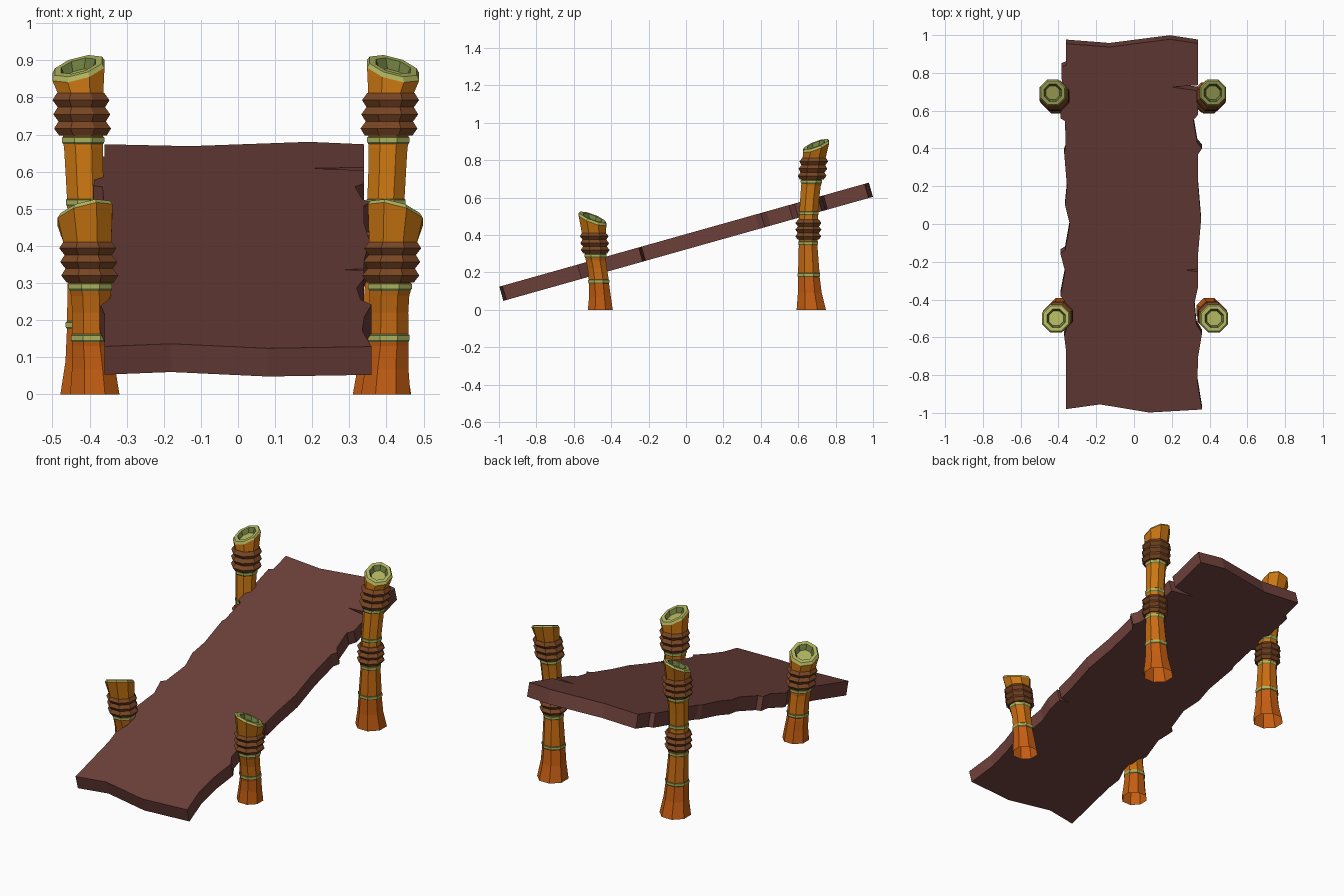
import bpy, bmesh, math
from mathutils import Vector

if "Cube" in bpy.data.objects:
    bpy.data.objects.remove(bpy.data.objects["Cube"])


def mat(name, rgb):
    m = bpy.data.materials.new(name)
    m.diffuse_color = (*rgb, 1)
    m.use_nodes = True
    m.node_tree.nodes["Principled BSDF"].inputs["Base Color"].default_value = m.diffuse_color
    return m


WOOD = mat("dark red wood", (0.150, 0.050, 0.042))
BAMBOO = [mat("deep orange bamboo", (0.55, 0.110, 0.006)),
          mat("orange bamboo", (0.58, 0.150, 0.006)),
          mat("amber bamboo", (0.60, 0.185, 0.006))]
LIGHT = mat("light green", (0.42, 0.44, 0.11))
DARK = mat("dark green", (0.15, 0.20, 0.05))
ROPE = mat("brown binding", (0.19, 0.060, 0.017))
SIDES = 8


def make(name, bm, mats):
    bmesh.ops.recalc_face_normals(bm, faces=bm.faces)
    me = bpy.data.meshes.new(name)
    bm.to_mesh(me)
    bm.free()
    for m in mats:
        me.materials.append(m)
    ob = bpy.data.objects.new(name, me)
    bpy.context.collection.objects.link(ob)
    return ob


def lathe(name, rings, mats, cap_mat=None):
    """rings: (z, x, y, r, tilt_x, tilt_y, material of the span above)"""
    bm = bmesh.new()
    prev, prev_mat = None, 0
    for z, x, y, r, tx, ty, m in rings:
        loop = []
        for i in range(SIDES):
            a = 2 * math.pi * (i + 0.5) / SIDES
            dx, dy = r * math.cos(a), r * math.sin(a)
            loop.append(bm.verts.new((x + dx, y + dy, z + tx * dx + ty * dy)))
        if prev:
            for i in range(SIDES):
                j = (i + 1) % SIDES
                bm.faces.new((prev[i], prev[j], loop[j], loop[i])).material_index = prev_mat
        prev, prev_mat = loop, m
    if cap_mat is not None:
        bm.faces.new(prev).material_index = cap_mat
    return make(name, bm, mats)


def sample(path, z):
    for a, b in zip(path, path[1:]):
        if z <= b[0]:
            t = (z - a[0]) / (b[0] - a[0])
            return [a[k] + t * (b[k] - a[k]) for k in (1, 2, 3)]
    return list(path[-1][1:])


def post(name, side, shift, path, nodes, bindings, tilt_y):
    path = [(z, side * x + shift, y, r) for z, x, y, r in path]
    tx, ty = -0.25 * side, tilt_y

    def shade(z):
        return min(2, sum(z > n for n in nodes))

    # bamboo stem with green nodes
    rings = [(z, x, y, r, 0, 0, shade(z)) for z, x, y, r in path[:-1]]
    for n in nodes:
        x, y, r = sample(path, n)
        rings += [(n - 0.011, x, y, r, 0, 0, 4), (n - 0.005, x, y, r * 1.06, 0, 0, 3),
                  (n + 0.007, x, y, r * 1.06, 0, 0, 4), (n + 0.010, x, y, r, 0, 0, shade(n + 0.01))]
    rings.sort(key=lambda q: q[0])
    # slanted hollow top
    z, x, y, r = path[-1]
    rings += [(z - 0.012, x, y, r, tx, ty, 3), (z, x, y, r * 0.9, tx, ty, 3),
              (z, x, y, r * 0.66, tx, ty, 4), (z - 0.025, x, y, r * 0.52, tx, ty, 3)]
    lathe(name, rings, BAMBOO + [LIGHT, DARK], 3)

    # ridged bindings
    for k, (z0, z1, rad) in enumerate(bindings):
        step = (z1 - z0) / 6
        zig = []
        for i in range(7):
            zz = z0 + i * step
            bx, by, br = sample(path, zz)
            rr = rad if i % 2 else rad - 0.014
            zig.append((zz, bx, by, rr, 0, 0, 0))
        lo, hi = list(zig[0]), list(zig[-1])
        lo[3] = hi[3] = 0.045
        lathe(f"{name}_binding_{k + 1}", [lo] + zig + [hi], [ROPE])


FRONT = [(0, 0.392, -0.458, 0.072), (0.07, 0.395, -0.46, 0.063), (0.13, 0.40, -0.464, 0.058),
         (0.22, 0.401, -0.474, 0.056), (0.265, 0.402, -0.482, 0.058),
         (0.41, 0.412, -0.492, 0.070), (0.495, 0.418, -0.50, 0.080)]
BACK = [(0, 0.394, 0.67, 0.085), (0.09, 0.395, 0.662, 0.069), (0.17, 0.397, 0.657, 0.063),
        (0.34, 0.402, 0.653, 0.054), (0.50, 0.404, 0.655, 0.054), (0.60, 0.408, 0.662, 0.055),
        (0.665, 0.41, 0.668, 0.057), (0.81, 0.418, 0.685, 0.066), (0.885, 0.424, 0.695, 0.076)]

for side, label in ((-1, "left"), (1, "right")):
    post(f"front_{label}_post", side, 0.006, FRONT, [0.152, 0.29],
         [(0.302, 0.412, 0.083)], -0.36)
    post(f"back_{label}_post", side, -0.006, BACK, [0.187, 0.357, 0.517, 0.685],
         [(0.375, 0.482, 0.075), (0.697, 0.812, 0.083)], 0.36)

# weathered sloping plank: outline seen from above, with two split cracks
outline = [(-0.36, -0.98), (-0.18, -0.955), (0.08, -0.998), (0.36, -0.982),
           (0.335, -0.83), (0.34, -0.70), (0.36, -0.58), (0.33, -0.53), (0.32, -0.42), (0.34, -0.33),
           (0.34, -0.253), (0.28, -0.245), (0.34, -0.238),
           (0.34, -0.15), (0.355, 0.02), (0.34, 0.20), (0.34, 0.37), (0.36, 0.40), (0.335, 0.43),
           (0.315, 0.55), (0.34, 0.58), (0.34, 0.705), (0.20, 0.725), (0.34, 0.735),
           (0.34, 0.955), (0.19, 0.978), (-0.13, 0.937), (-0.36, 0.955),
           (-0.36, 0.84), (-0.385, 0.83), (-0.38, 0.70), (-0.39, 0.56), (-0.365, 0.545),
           (-0.362, 0.40), (-0.37, 0.38), (-0.355, 0.20), (-0.365, 0.10), (-0.34, 0.0),
           (-0.365, -0.14), (-0.39, -0.155), (-0.365, -0.25), (-0.39, -0.38), (-0.36, -0.42),
           (-0.345, -0.52), (-0.37, -0.59), (-0.36, -0.67)]
slope = 0.2815
bm = bmesh.new()
top = bm.faces.new([bm.verts.new((x, y, 0.405 + slope * y)) for x, y in outline])
down = Vector((0, slope, -1)).normalized() * 0.079
ext = bmesh.ops.extrude_face_region(bm, geom=[top], use_keep_orig=True)
bmesh.ops.translate(bm, vec=down, verts=[v for v in ext["geom"] if isinstance(v, bmesh.types.BMVert)])
make("plank", bm, [WOOD])
